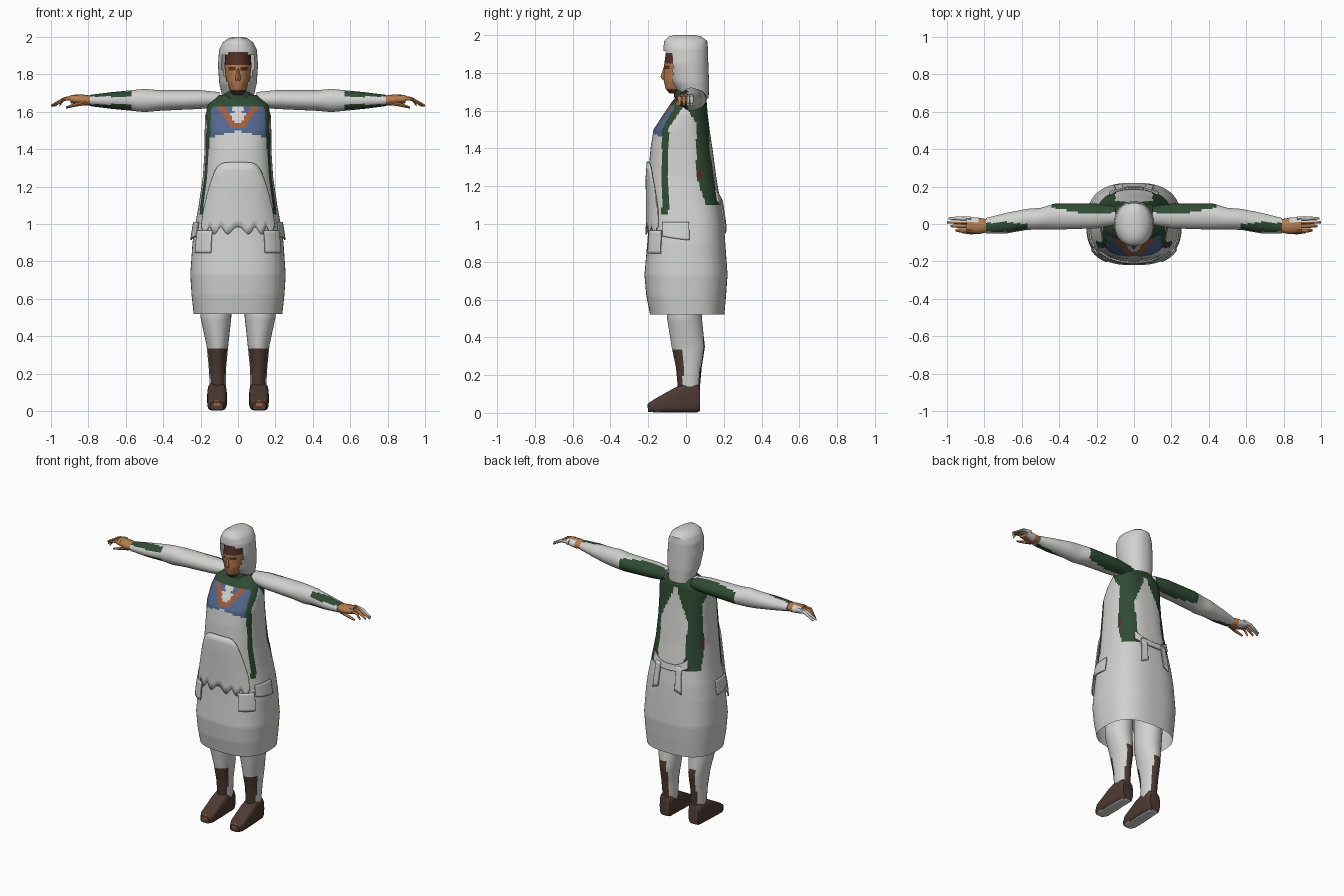
import bpy, bmesh, math
from mathutils import Vector

cube = bpy.data.objects.get("Cube")
if cube:
    bpy.data.objects.remove(cube, do_unlink=True)

PALETTE = {
    "white": (0.64, 0.64, 0.63), "green": (0.028, 0.07, 0.034),
    "blue": (0.085, 0.135, 0.27), "rust": (0.36, 0.11, 0.045),
    "skin": (0.46, 0.2, 0.075), "leather": (0.075, 0.042, 0.033),
    "dark brown": (0.09, 0.03, 0.02),
}
MATS = {}
for label, rgb in PALETTE.items():
    m = bpy.data.materials.new(label)
    m.use_nodes = True
    m.diffuse_color = (*rgb, 1)
    m.node_tree.nodes["Principled BSDF"].inputs["Base Color"].default_value = (*rgb, 1)
    MATS[label] = m


def finish(name, bm, rule, angle=45):
    """Turn a bmesh into a smooth object, colouring each face by the rule."""
    bmesh.ops.recalc_face_normals(bm, faces=bm.faces)
    mesh = bpy.data.meshes.new(name)
    used = []
    for f in bm.faces:
        label = rule(f.calc_center_median())
        if label not in used:
            used.append(label)
            mesh.materials.append(MATS[label])
        f.material_index = used.index(label)
    bm.to_mesh(mesh)
    bm.free()
    ob = bpy.data.objects.new(name, mesh)
    bpy.context.collection.objects.link(ob)
    bpy.ops.object.select_all(action='DESELECT')
    ob.select_set(True)
    bpy.context.view_layer.objects.active = ob
    bpy.ops.object.shade_smooth_by_angle(angle=math.radians(angle))
    return ob


def sample(secs, t):
    """Interpolate a list of sections at position t."""
    for a, b in zip(secs, secs[1:]):
        if t <= b[0]:
            k = (t - a[0]) / (b[0] - a[0])
            return [p + (q - p) * k for p, q in zip(a, b)]
    return secs[-1]


def oval(sec, ang, power):
    t, u, v, ru, rv = sec
    c, s = math.cos(ang), math.sin(ang)
    e = 2 / power
    return (t, u + ru * math.copysign(abs(c) ** e, c), v + rv * math.copysign(abs(s) ** e, s))


def loft(name, secs, place, rule, sides=16, step=0.02, power=2, caps=(True, True), cut=None):
    """Skin oval sections (position, centre u, centre v, radius u, radius v)."""
    bm = bmesh.new()
    ts = [secs[0][0]]
    for a, b in zip(secs, secs[1:]):
        n = max(1, round((b[0] - a[0]) / step))
        ts += [a[0] + (b[0] - a[0]) * (i + 1) / n for i in range(n)]
    rings = [[bm.verts.new(place(*oval(sample(secs, t), math.tau * i / sides, power)))
              for i in range(sides)] for t in ts]
    for r, q in zip(rings, rings[1:]):
        for i in range(sides):
            j = (i + 1) % sides
            bm.faces.new((r[i], r[j], q[j], q[i]))
    for ring, wanted in zip((rings[0], rings[-1]), caps):
        if wanted:
            bm.faces.new(ring)
    if cut:
        bmesh.ops.delete(bm, geom=[f for f in bm.faces if cut(f.calc_center_median())], context='FACES')
    return finish(name, bm, rule)


def upright(t, u, v):
    return (u, v, t)


def depth(rows):
    """Sections given as (z, half width, front y, back y)."""
    return [(z, 0, (f + b) / 2, w, (b - f) / 2) for z, w, f, b in rows]


def plain(label):
    return lambda c: label


# Robe: skirt, waist and bodice in one body
ROBE = depth([(0.52, .237, -.19, .203), (0.62, .248, -.21, .212), (0.73, .255, -.22, .22),
              (0.9, .243, -.205, .208), (1.0, .228, -.198, .2), (1.1, .21, -.198, .185),
              (1.25, .188, -.2, .16), (1.4, .178, -.188, .14), (1.5, .178, -.172, .125),
              (1.58, .175, -.12, .115), (1.64, .16, -.08, .11), (1.69, .1, -.04, .09)])


def robe_colour(c):
    a, y, z = abs(c.x), c.y, c.z
    if z > 1.632:
        return "green"
    if y < -0.06 and a < 0.145 and z > 1.5 - 0.25 * a:
        v = 0.012 + (z - 1.51) * 0.7
        if z > 1.51 and abs(a - v) < 0.02:
            return "rust"
        if a < v:
            return "blue" if z > 1.59 and a > 0.025 else "white"
        return "blue"
    if 1.05 < z and -0.128 < y < -0.092:
        return "green"
    if z > 1.5 and a > 0.1 and abs(y + 0.01) > 0.085 - (z - 1.5) * 0.65:
        return "green"
    if y > 0.05 and z > 1.1:
        panel = 0.1 if z < 1.42 else 0.1 - (z - 1.42) * 0.45
        outer = 0.055 + max(0, 1.25 - z) * 0.35
        if a > panel and y > outer and z < 1.65:
            return "dark brown" if 1.24 < z < 1.29 and y < 0.085 else "green"
    return "white"


loft("robe", ROBE, upright, robe_colour, 112, 0.0125, 2.6, (False, True))


def patch(name, a0, a1, low, high, off=0.008, rule=plain("white"), nu=24, nv=8):
    """Cloth piece following the robe between two angles (degrees)."""
    bm = bmesh.new()
    grid = []
    for i in range(nu + 1):
        u = i / nu
        ang = math.radians(a0 + (a1 - a0) * u)
        col = []
        for j in range(nv + 1):
            z = low(u) + (high(u) - low(u)) * j / nv
            s = sample(ROBE, z)
            col.append(bm.verts.new(upright(*oval((z, s[1], s[2], s[3] + off, s[4] + off), ang, 2.6))))
        grid.append(col)
    for p, q in zip(grid, grid[1:]):
        for j in range(nv):
            bm.faces.new((p[j], q[j], q[j + 1], p[j + 1]))
    ob = finish(name, bm, rule)
    sol = ob.modifiers.new("thickness", 'SOLIDIFY')
    sol.thickness = 0.008
    sol.offset = 0


# Apron with a ragged hem, side pouches, back sash and its tails
patch("apron", -140, -40, lambda u: 0.965 + 0.02 * math.cos(u * 6 * math.tau),
      lambda u: 1.33 - 0.25 * (2 * u - 1) ** 4, 0.01, nu=48)
patch("back_sash", 58, 122, lambda u: 1.12 - 0.03 * math.sin(u * math.pi),
      lambda u: 1.18 - 0.05 * math.sin(u * math.pi))
for s, side in ((1, "left"), (-1, "right")):
    def turn(a):
        return a if s > 0 else 180 - a
    patch(side + "_pouch", turn(-62), turn(-32), lambda u: 0.845, lambda u: 0.965, 0.012)
    patch(side + "_tag", turn(-30), turn(2), lambda u: 0.935 - 0.02 * u, lambda u: 1.01, 0.01)
    patch(side + "_sash_tail", turn(70), turn(80), lambda u: 0.95 + 0.02 * u, lambda u: 1.13, 0.012)

# Head, neck and collar
loft("neck", depth([(1.62, .06, -.05, .07), (1.69, .045, -.045, .06), (1.76, .045, -.05, .06)]),
     upright, lambda c: "rust" if c.z < 1.7 else "skin")
loft("collar", depth([(1.67, .085, -.065, .1), (1.715, .07, -.06, .1)]), upright, plain("green"), 20)


def face_colour(c):
    if c.z > 1.855:
        return "dark brown"
    if c.z < 1.715 or (1.82 < c.z < 1.84 and 0.015 < abs(c.x) < 0.05):
        return "dark brown"
    return "skin"


loft("face", depth([(1.69, .03, -.085, .03), (1.715, .045, -.108, .05), (1.76, .062, -.118, .07),
                    (1.84, .072, -.116, .08), (1.92, .068, -.105, .08), (1.95, .05, -.08, .06)]),
     upright, face_colour, 32, 0.01)
loft("nose", depth([(1.765, .012, -.125, -.1), (1.78, .014, -.135, -.1), (1.83, .006, -.118, -.1)]),
     upright, plain("skin"), 8)

# Hair hood, open around the face
loft("hair", depth([(1.665, .08, -.02, .12), (1.75, .1, -.08, .122), (1.85, .107, -.116, .118),
                    (1.93, .101, -.12, .116), (1.97, .082, -.115, .112), (1.993, .05, -.09, .08),
                    (2.0, .025, -.06, .05)]),
     upright, plain("white"), 40, 0.0125, 2.2, (False, True),
     cut=lambda c: c.y < -0.07 and c.z < 1.915 - 2 * c.x * c.x)


def sleeve_colour(c):
    a, x = c.y, abs(c.x)
    if x < 0.44 and a > 0.06 + max(0, x - 0.3) * 0.2:
        return "green"
    if 0.56 < x < 0.79 and abs(c.z - 1.66) > 0.02 and a < 0.012 - abs(x - 0.7) * 0.1:
        return "green"
    return "white"


def hand_colour(c):
    return "white" if c.y > 0.008 and abs(c.x) > 0.83 else "skin"


def leg_colour(c):
    if c.z < 0.33 and c.y < -0.015:
        return "leather"
    if c.z < 0.4 and c.y > 0.055 and abs(abs(c.x) - 0.108) < 0.024:
        return "leather"
    return "white"


for s, side in ((1, "left"), (-1, "right")):
    def along_x(t, u, v):
        return (s * t, u, v)

    def leg_place(t, u, v):
        return (s * u, v, t)

    def shoe_place(t, u, v):
        return (s * u, t, v)

    # Sleeve and hand
    loft(side + "_sleeve", [(.1, .045, 1.665, .05, .04), (.2, .043, 1.665, .066, .05),
                            (.42, .04, 1.66, .07, .055), (.5, .028, 1.66, .058, .062),
                            (.57, .025, 1.66, .056, .055), (.68, .005, 1.66, .055, .044),
                            (.79, -.01, 1.66, .042, .03)],
         along_x, sleeve_colour, 32)
    loft(side + "_palm", [(.77, -.01, 1.66, .032, .024), (.83, -.01, 1.662, .044, .03),
                          (.895, -.004, 1.668, .042, .022)], along_x, hand_colour)
    for i, (y, tip) in enumerate(((-.034, .955), (-.011, .98), (.01, 1.0), (.03, .99))):
        loft(f"{side}_finger_{i + 1}", [(.87, y, 1.675, .011, .013), (.93, y, 1.668, .011, .01),
                                        (tip, y, 1.632, .006, .006)], along_x, hand_colour, 8)
    loft(side + "_thumb", [(.81, -.035, 1.65, .014, .014), (.87, -.046, 1.637, .01, .01),
                           (.92, -.043, 1.622, .006, .006)], along_x, plain("skin"), 8)

    # Leg with boot shaft, and shoe
    loft(side + "_leg", [(.06, .108, .015, .045, .055), (.15, .108, .015, .044, .06),
                         (.24, .11, .015, .047, .068), (.35, .11, .012, .058, .088),
                         (.5, .118, -.008, .082, .092), (.75, .12, 0, .09, .1)],
         leg_place, leg_colour, 32, 0.015)
    loft(side + "_shoe", [(-.2, .113, .028, .034, .022), (-.17, .113, .037, .049, .034),
                          (-.06, .112, .068, .053, .065), (-.02, .112, .077, .051, .074),
                          (.06, .11, .077, .046, .074), (.075, .11, .07, .038, .06)],
         shoe_place, lambda c: "white" if c.z < 0.008 else "leather", 24, 0.02, 4)
    loft(side + "_shoe_toe_patch", [(-.203, .113, .036, .018, .01), (-.19, .113, .042, .018, .016)],
         shoe_place, plain("rust"), 12, power=4)
